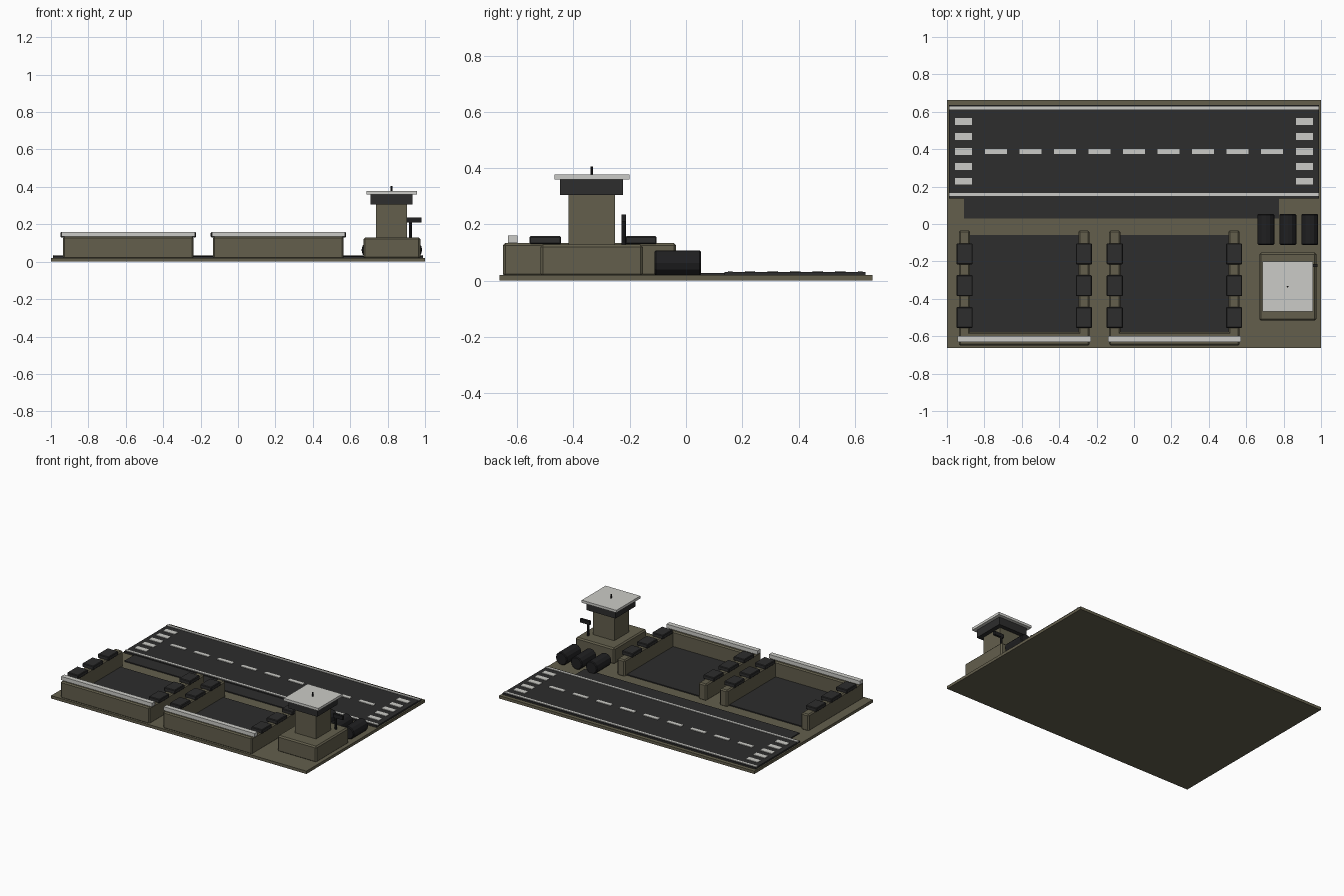
import bpy, math

if "Cube" in bpy.data.objects:
    bpy.data.objects.remove(bpy.data.objects["Cube"])

def material(name, rgb):
    m = bpy.data.materials.new(name)
    m.diffuse_color = (*rgb, 1)
    m.use_nodes = True
    m.node_tree.nodes["Principled BSDF"].inputs["Base Color"].default_value = m.diffuse_color
    return m

OLIVE = material("olive_concrete", (0.125, 0.114, 0.073))
DARK = material("dark_asphalt", (0.026, 0.026, 0.026))
BLACK = material("black_metal", (0.014, 0.014, 0.015))
WHITE = material("off_white_paint", (0.60, 0.60, 0.57))

def bevel(o, width):
    b = o.modifiers.new("bevel", 'BEVEL')
    b.width = width
    b.segments = 1

def box(name, x, y, z, mat, bev=0):
    """Box from (min, max) ranges on each axis."""
    mid = [(a + b) / 2 for a, b in (x, y, z)]
    size = [b - a for a, b in (x, y, z)]
    bpy.ops.mesh.primitive_cube_add(size=1, location=mid)
    o = bpy.context.object
    o.name = name
    o.scale = size
    bpy.ops.object.transform_apply(location=False, rotation=False, scale=True)
    o.data.materials.append(mat)
    if bev:
        bevel(o, bev)
    return o

def cylinder(name, loc, r, depth, mat, sides=12, rot=(0, 0, 0), bev=0):
    bpy.ops.mesh.primitive_cylinder_add(vertices=sides, radius=r, depth=depth,
                                        location=loc, rotation=rot)
    o = bpy.context.object
    o.name = name
    o.data.materials.append(mat)
    if bev:
        bevel(o, bev)
    return o

# Ground slab, runway and taxi strip
box("ground_slab", (-1, 1), (-0.663, 0.663), (0, 0.02), OLIVE)
box("runway", (-0.99, 0.99), (0.137, 0.637), (0.015, 0.031), DARK)
box("taxi_strip", (-0.91, 0.775), (0.03, 0.14), (0.015, 0.027), DARK)

# Runway markings
Z = (0.030, 0.035)
for i, y in enumerate((0.157, 0.619)):
    box(f"runway_edge_line_{i}", (-0.99, 0.99), (y - 0.008, y + 0.008), Z, WHITE)
for i in range(9):
    x = (i - 4) * 0.1845
    box(f"centre_dash_{i}", (x - 0.058, x + 0.058), (0.375, 0.401), Z, WHITE)
for s in (-1, 1):
    for i in range(5):
        x, y = s * 0.912, 0.388 + (i - 2) * 0.08
        box(f"threshold_bar_{s}_{i}", (x - 0.045, x + 0.045),
            (y - 0.018, y + 0.018), Z, WHITE)

# Two three-sided aircraft bays
for n, cx in enumerate((-0.587, 0.216)):
    box(f"bay_floor_{n}", (cx - 0.295, cx + 0.295), (-0.6, -0.06), (0.015, 0.027), DARK)
    box(f"bay_back_wall_{n}", (cx - 0.349, cx + 0.349), (-0.65, -0.577),
        (0.015, 0.134), OLIVE, 0.008)
    box(f"bay_wall_cap_{n}", (cx - 0.356, cx + 0.356), (-0.632, -0.598),
        (0.134, 0.16), WHITE)
    for s in (-1, 1):
        wx = cx + s * 0.319
        box(f"bay_side_wall_{n}_{s}", (wx - 0.03, wx + 0.03), (-0.645, -0.035),
            (0.015, 0.134), OLIVE, 0.008)
        for k in range(3):
            y = -0.16 - 0.17 * k
            box(f"wall_block_{n}_{s}_{k}", (wx - 0.043, wx + 0.043),
                (y - 0.056, y + 0.056), (0.13, 0.158), DARK, 0.004)

# Control tower
box("tower_base", (0.67, 0.975), (-0.517, -0.153), (0.015, 0.129), OLIVE, 0.009)
box("tower_shaft", (0.738, 0.904), (-0.418, -0.252), (0.12, 0.306), OLIVE)
box("tower_cab", (0.709, 0.934), (-0.447, -0.223), (0.305, 0.361), DARK)
box("tower_roof", (0.686, 0.957), (-0.468, -0.2), (0.36, 0.378), WHITE)
cylinder("roof_antenna", (0.821, -0.335, 0.39), 0.005, 0.03, BLACK, 8)

# Signal post with horizontal arm beside the tower
cylinder("signal_post", (0.922, -0.221, 0.172), 0.008, 0.1, BLACK, 8)
box("signal_arm", (0.904, 0.98), (-0.229, -0.213), (0.21, 0.236), BLACK)

# Fuel drums lying along y
for i in range(3):
    cylinder(f"fuel_drum_{i}", (0.705 + 0.1175 * i, -0.029, 0.063), 0.045, 0.165,
             BLACK, 12, (math.pi / 2, 0, 0), 0.005)
